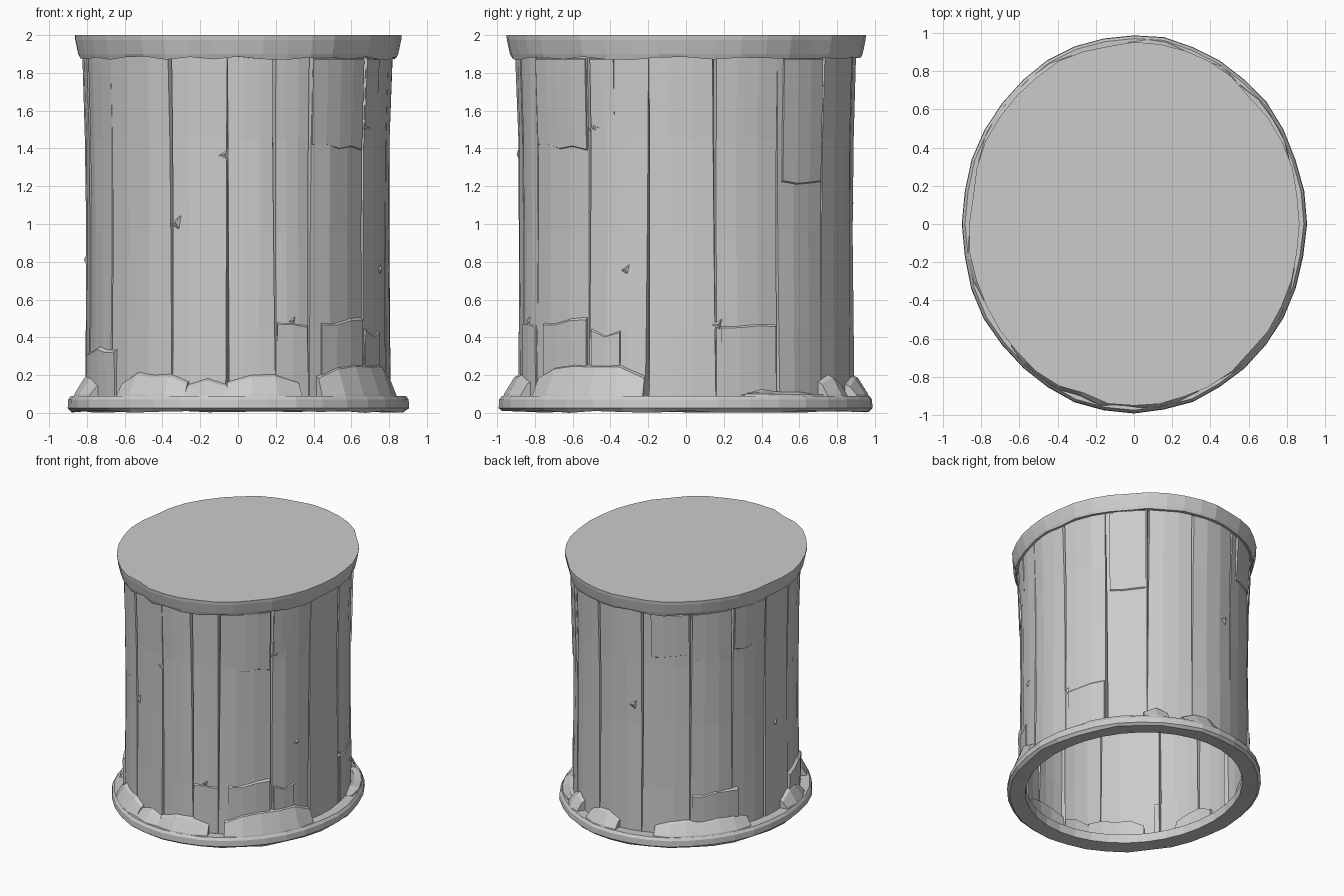
import bpy, bmesh, random
from math import radians, sin, cos, ceil

if "Cube" in bpy.data.objects:
    bpy.data.objects.remove(bpy.data.objects["Cube"])

random.seed(7)
RX, RY = 0.80, 0.885          # radii of the oval body


def point(deg, off, z):
    a = radians(deg)
    return ((RX + off) * cos(a), (RY + off) * sin(a), z)


def finish(name, bm):
    bmesh.ops.recalc_face_normals(bm, faces=bm.faces)
    me = bpy.data.meshes.new(name)
    bm.to_mesh(me)
    bm.free()
    ob = bpy.data.objects.new(name, me)
    bpy.context.collection.objects.link(ob)
    return ob


def steps(a0, a1, size=7):
    n = max(1, ceil((a1 - a0) / size))
    return [a0 + (a1 - a0) * i / n for i in range(n + 1)]


def sweep(name, angles, profile, full=False, jitter=0.0, loop=True):
    """Sweep an (offset, z) profile around the oval; a partial sweep gets end caps."""
    bm = bmesh.new()
    rings = []
    for i, a in enumerate(angles):
        prof = profile(i) if callable(profile) else profile
        rings.append([bm.verts.new(point(a, o + random.uniform(-jitter, jitter), z))
                      for o, z in prof])
    n, m = len(rings), len(rings[0])
    for i in range(n if full else n - 1):
        p, q = rings[i], rings[(i + 1) % n]
        for j in range(m if loop else m - 1):
            k = (j + 1) % m
            bm.faces.new((p[j], q[j], q[k], p[k]))
    if not full:
        bm.faces.new(rings[0])
        bm.faces.new(rings[-1])
    return bm, rings


# Body: a thin shell of upright planks divided by tapering cracks
cracks = [10, 33, 54, 78, 105, 130, 152, 172, 192, 214, 244, 266, 284, 298, 325, 347]
levels = [0.05, 0.45, 0.95, 1.45, 1.90]
flare = [0.005, 0.002, 0.0, 0.003, 0.016]
bm = bmesh.new()
columns = []
for i, a in enumerate(cracks):
    b = cracks[(i + 1) % len(cracks)]
    b += 360 if b < a else 0
    down = random.random() < 0.65         # crack opens towards the top or the bottom
    lean = random.uniform(-1, 1)
    tilt = random.uniform(-0.004, 0.004)
    for frac, kind in ((0, 'L'), (0, 'C'), (0, 'R'), (0.33, 'M'), (0.67, 'M')):
        col = []
        for r, z in enumerate(levels):
            t = r / 4 if down else 1 - r / 4
            w = 0.1 + 0.6 * t
            ang = a + (b - a) * frac + lean * (r / 4 - 0.5) * (1 if frac == 0 else 0.5)
            off = flare[r] + (tilt if kind != 'L' else 0)
            if kind == 'C':
                off -= 0.008 + 0.03 * t
            ang += {'L': -w, 'R': w}.get(kind, 0)
            if kind == 'M':
                off += random.uniform(-0.002, 0.006)
            col.append(bm.verts.new(point(ang, off, z)))
        columns.append(col)
for i, p in enumerate(columns):
    q = columns[(i + 1) % len(columns)]
    for j in range(len(levels) - 1):
        bm.faces.new((p[j], q[j], q[j + 1], p[j + 1]))
finish("plank_body", bm)

# Top cap: flared, chipped rim with a flat lid
notches = {5: 0.018, 11: 0.015, 19: 0.02, 28: 0.018, 35: 0.012}


def cap_profile(i):
    o = random.uniform(-0.005, 0.005) - notches.get(i, 0)
    return [(-0.01, 1.885), (0.042 + o, 1.875 + random.uniform(-0.006, 0.012)),
            (0.05 + o, 1.90), (0.066 + o, 1.975), (0.068 + o, 2.0)]


bm, rings = sweep("top_cap", [i * 9 for i in range(40)], cap_profile, True, loop=False)
bm.faces.new([r[-1] for r in rings])
finish("top_cap", bm)


# Base ring: low, uneven hoop, open in the middle
def ring_profile(i):
    o = random.uniform(-0.006, 0.004)
    return [(-0.035, 0.015), (0.085 + o, random.uniform(0, 0.012)), (0.105 + o, 0.025),
            (0.102 + o, 0.07), (0.088 + o, 0.09), (-0.035, 0.085)]


bm, rings = sweep("base_ring", [i * 10 for i in range(36)], ring_profile, True)
finish("base_ring", bm)

# Sloping foot stones leaning against the body: start, end, top height
stones = [(184, 205, .20), (222, 251, .22), (251, 266, .20), (266, 293, .22),
          (301, 346, .26), (19, 50, .13), (52, 64, .22), (72, 92, .20), (112, 160, .20)]
for n, (a0, a1, h) in enumerate(stones):
    ang = steps(a0, a1, 9)

    def stone_profile(i, h=h, last=len(ang) - 1):
        edge = i in (0, last)
        top = h - (0.05 * h / 0.2 if edge else random.uniform(0, 0.02))
        return [(-0.02, 0.075), (0.088 - (0.015 if edge else 0), 0.075),
                (0.082 - (0.02 if edge else 0), 0.10),
                (0.028, top - 0.012), (0.004, top), (-0.015, top)]

    bm, rings = sweep("stone", ang, stone_profile)
    finish(f"foot_stone_{n + 1}", bm)

# Thin raised slabs on the body: start, end, bottom, top, thickness
slabs = [(299, 324, 1.40, 1.89, .014), (35, 53, 1.22, 1.89, .012),
         (110, 129, 1.52, 1.89, .016), (131, 151, 1.50, 1.89, .016),
         (153, 171, 1.52, 1.89, .014), (326, 335, 1.50, 1.89, .014),
         (285, 297, .08, .48, .012), (303, 324, .08, .50, .018),
         (326, 337, .08, .44, .016), (12, 32, .08, .48, .012),
         (131, 155, .08, .42, .018), (192, 217, .08, .34, .022)]
for n, (a0, a1, z0, z1, t) in enumerate(slabs):
    ang = steps(a0, a1)

    def slab_profile(i, z0=z0, z1=z1, t=t):
        lift = 0.016 if z1 > 1.8 else 0.003
        za = z0 + (random.uniform(-0.015, 0.015) if z0 > 1 else 0)
        zb = z1 + (random.uniform(-0.02, 0.02) if z1 < 1 else 0)
        return [(-0.006, za), (t * 0.8, za + 0.01),
                (t + lift - 0.003, zb - 0.02), (-0.006, zb)]

    bm, rings = sweep("slab", ang, slab_profile)
    finish(f"raised_slab_{n + 1}", bm)

# Small splinters at broken crack ends: angle, height
for n, (a, z) in enumerate([(265, 1.36), (246, 1.0), (327, 1.50), (291, .48),
                            (339, .75), (11, .46), (100, 1.1), (180, .8)]):
    bm = bmesh.new()
    tip = bm.verts.new(point(a, 0.016, z + 0.01))
    base = [bm.verts.new(point(a + da, -0.004, z + dz))
            for da, dz in ((-3, 0), (1, -0.03), (2, 0.05))]
    for i in range(3):
        bm.faces.new((tip, base[i], base[(i + 1) % 3]))
    bm.faces.new(base[::-1])
    finish(f"splinter_{n + 1}", bm)
